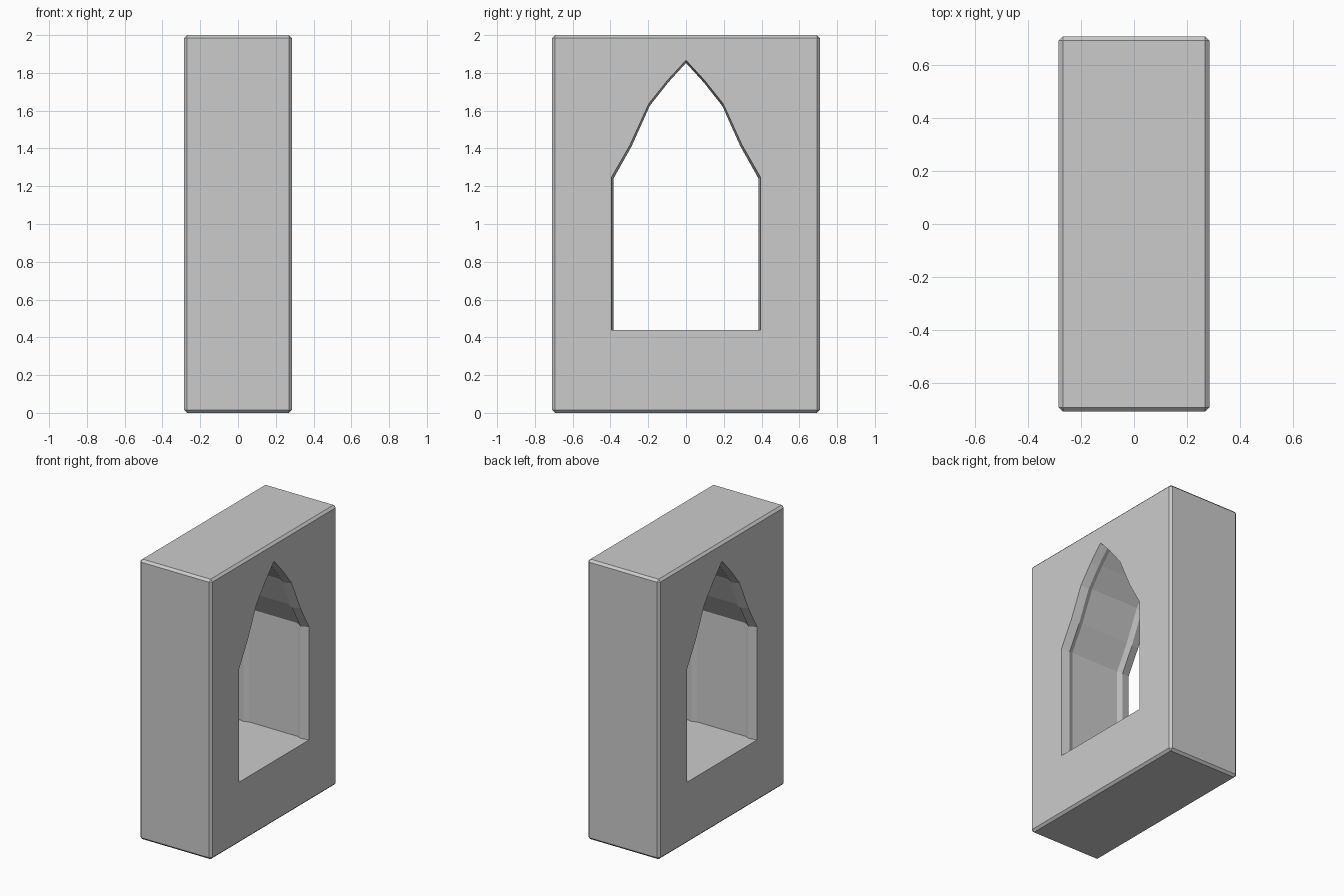
import bpy, bmesh

if "Cube" in bpy.data.objects:
    bpy.data.objects.remove(bpy.data.objects["Cube"])

SILL = 0.44
HALF = [(0.395, SILL), (0.395, 1.247), (0.296, 1.42), (0.197, 1.637), (0.097, 1.762)]
PROFILE = HALF + [(0, 1.867)] + [(-y, z) for y, z in reversed(HALF)]

# Depth stations across the wall: (x, how far the jamb is set outward)
SIDE = [(0.36, 0.0), (0.285, 0.0), (0.225, -0.01), (0.19, 0.003)]
STATIONS = SIDE + [(-x, o) for x, o in reversed(SIDE)]


def make_object(name, bm):
    bmesh.ops.recalc_face_normals(bm, faces=bm.faces)
    mesh = bpy.data.meshes.new(name)
    bm.to_mesh(mesh)
    bm.free()
    obj = bpy.data.objects.new(name, mesh)
    bpy.context.collection.objects.link(obj)
    return obj


# Wall block with narrow chamfers
bm = bmesh.new()
bmesh.ops.create_cube(bm, size=1)
bmesh.ops.scale(bm, vec=(0.57, 1.42, 2), verts=bm.verts)
bmesh.ops.translate(bm, vec=(0, 0, 1), verts=bm.verts)
bmesh.ops.bevel(bm, geom=bm.edges[:], offset=0.016, segments=1, affect='EDGES')
wall = make_object("window_wall", bm)

# Pointed opening lofted through the wall, with moulded jambs and a flat sill
bm = bmesh.new()
rings = []
for x, o in STATIONS:
    rings.append([bm.verts.new((x, y * (1 + o / 0.395), SILL + (z - SILL) * (1 + o)))
                  for y, z in PROFILE])
n = len(PROFILE)
for a, b in zip(rings, rings[1:]):
    for i in range(n):
        j = (i + 1) % n
        bm.faces.new((a[i], a[j], b[j], b[i]))
bm.faces.new(rings[0])
bm.faces.new(rings[-1])
cutter = make_object("opening_cutter", bm)
cutter.hide_render = True
cutter.hide_viewport = True

cut = wall.modifiers.new("opening", 'BOOLEAN')
cut.operation = 'DIFFERENCE'
cut.solver = 'EXACT'
cut.object = cutter
